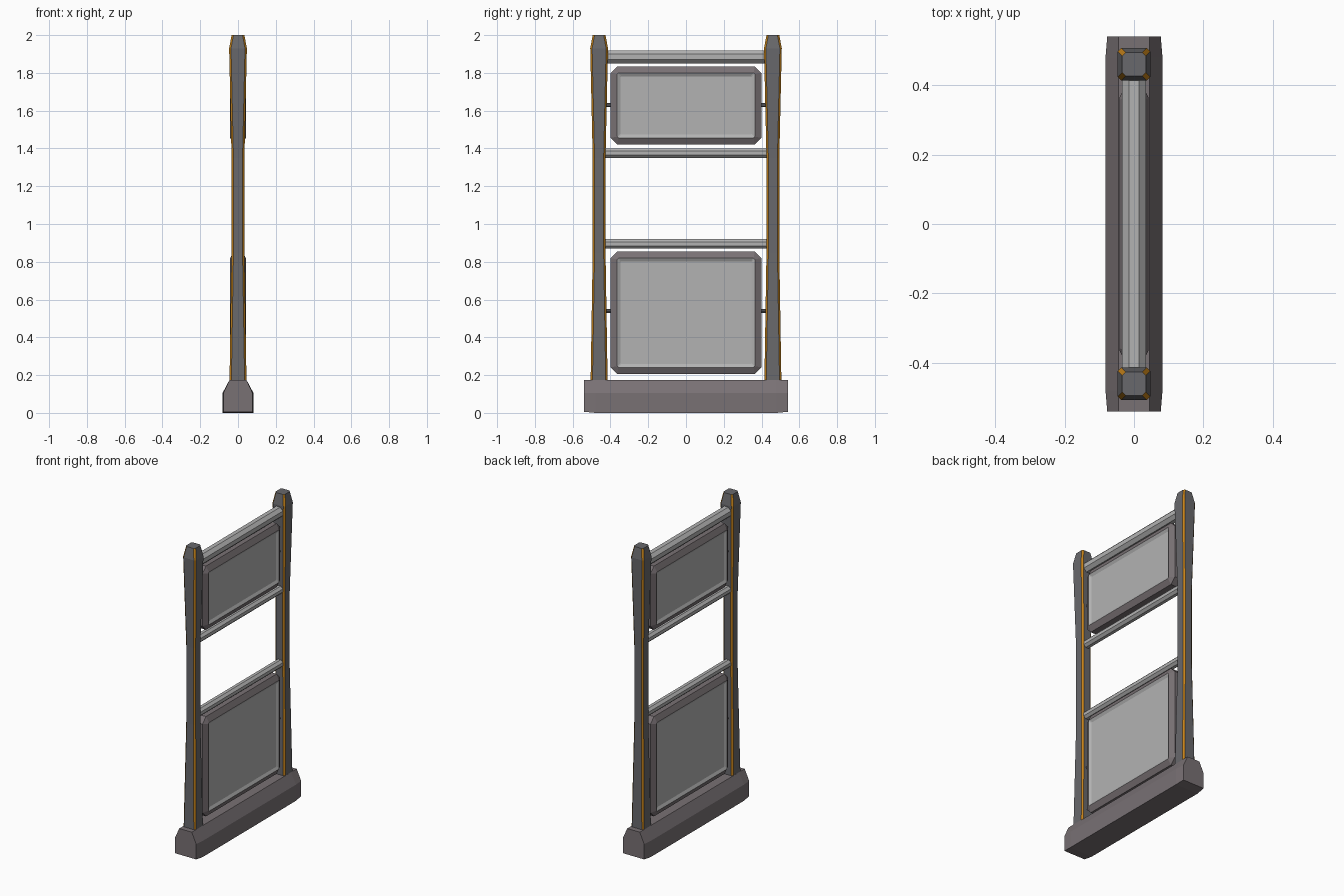
import bpy, bmesh, math

if "Cube" in bpy.data.objects:
    bpy.data.objects.remove(bpy.data.objects["Cube"])


def material(name, r, g, b):
    m = bpy.data.materials.new(name)
    m.diffuse_color = (r, g, b, 1)
    m.use_nodes = True
    m.node_tree.nodes["Principled BSDF"].inputs["Base Color"].default_value = m.diffuse_color
    return m


ORANGE = material("orange", 0.55, 0.22, 0.01)
DARK = material("dark_grey", 0.14, 0.14, 0.15)
STONE = material("warm_grey", 0.19, 0.165, 0.175)
LIGHT = material("light_grey", 0.45, 0.45, 0.45)


def loft(name, rings, mats, pick=lambda ring, side: 0):
    """Skin a list of equal-length point rings and cap both ends."""
    bm = bmesh.new()
    vs = [[bm.verts.new(p) for p in ring] for ring in rings]
    n = len(rings[0])
    for k in range(len(vs) - 1):
        for i in range(n):
            j = (i + 1) % n
            f = bm.faces.new((vs[k][i], vs[k][j], vs[k + 1][j], vs[k + 1][i]))
            f.material_index = pick(k, i)
    bm.faces.new(vs[0][::-1]).material_index = pick(0, -1)
    bm.faces.new(vs[-1]).material_index = pick(len(vs) - 2, -1)
    bmesh.ops.recalc_face_normals(bm, faces=bm.faces)
    me = bpy.data.meshes.new(name)
    bm.to_mesh(me)
    bm.free()
    for m in mats:
        me.materials.append(m)
    ob = bpy.data.objects.new(name, me)
    bpy.context.collection.objects.link(ob)
    return ob


def octagon(a, b, c):
    """Corner-cut rectangle; even sides are the flats, odd sides the cuts."""
    return [(-a + c, -b), (a - c, -b), (a, -b + c), (a, b - c),
            (a - c, b), (-a + c, b), (-a, b - c), (-a, -b + c)]


def bar(name, z, r, y0, y1, mat):
    ring = octagon(r, r, r * 0.586)
    return loft(name, [[(x, y, z + h) for x, h in ring] for y in (y0, y1)], [mat])


# Base sill, slightly slimmer at its ends
def sill(y, w, z0):
    return [(x, y, z) for x, z in ((-w, z0), (w, z0), (w, 0.105), (0.045, 0.175),
                                   (-0.045, 0.175), (-w, 0.105))]


loft("base", [sill(-0.54, 0.077, 0.006), sill(-0.48, 0.082, 0),
              sill(0.48, 0.082, 0), sill(0.54, 0.077, 0.006)], [STONE])

# Flared posts with orange corner edges
levels = ((0.17, 0.045), (0.85, 0.034), (1.35, 0.034), (1.93, 0.047), (2.0, 0.034))
for side, y in (("left", -0.46), ("right", 0.46)):
    rings = [[(px, y + py, z) for px, py in octagon(h, h, 0.010)] for z, h in levels]
    loft(side + "_post", rings, [DARK, ORANGE], lambda k, i: 1 if i >= 0 and i % 2 else 0)

# Horizontal rails
for name, z, r in (("top_rail", 1.885, 0.034), ("middle_rail", 1.375, 0.025),
                   ("lower_rail", 0.895, 0.025)):
    bar(name, z, r, -0.44, 0.44, LIGHT)

# Framed panels with recessed faces, held by side pins
for name, z0, z1, pin in (("upper_panel", 1.42, 1.835, 1.63), ("lower_panel", 0.205, 0.855, 0.54)):
    zc, hz = (z0 + z1) / 2, (z1 - z0) / 2
    steps = [(0.054, 0.032, 0.004), (0.036, 0.042, 0.006), (0, 0.024, 0.036)]
    steps = [(s, -x, c) for s, x, c in steps] + [(s, x, c) for s, x, c in steps[::-1]]
    rings = [[(x, p, zc + q) for p, q in octagon(0.4 - s, hz - s, c)] for s, x, c in steps]
    loft(name, rings, [STONE, LIGHT], lambda k, i: 1 if k in (0, 4) else 0)
    for side, s in (("left", -1), ("right", 1)):
        bar(f"{name}_{side}_pin", pin, 0.011, s * 0.39, s * 0.44, DARK)
